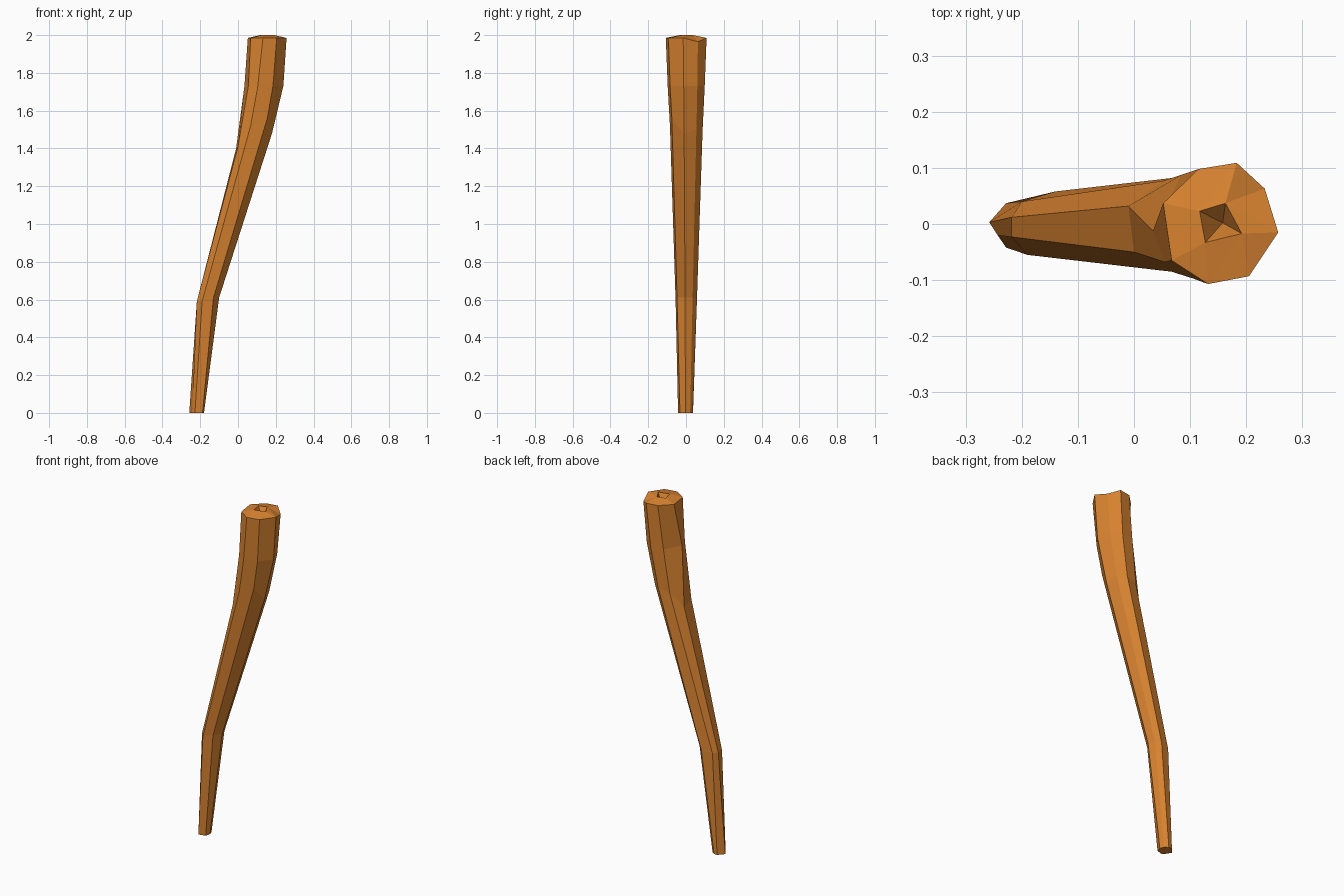
import bpy, bmesh

wood = bpy.data.materials.new("orange wood")
wood.diffuse_color = (0.70, 0.23, 0.03, 1)

# Eight-sided cross-sections, bottom to top: (heights, outline in x, y)
sections = [
    ([0.0] * 8,
     [(-.208, .036), (-.188, .022), (-.18, -.003), (-.188, -.032),
      (-.228, -.042), (-.243, -.02), (-.258, .003), (-.228, .037)]),
    ([.60, .61, .61, .61, .59, .59, .59, .59],
     [(-.14, .058), (-.113, .035), (-.10, -.005), (-.13, -.047),
      (-.19, -.055), (-.218, -.023), (-.218, .012), (-.20, .040)]),
    ([1.5, 1.5, 1.48, 1.56, 1.52, 1.41, 1.40, 1.48],
     [(.12, .088), (.165, .055), (.18, -.01), (.155, -.075),
      (.067, -.085), (0, -.05), (-.01, .032), (.052, .077)]),
    ([1.73] * 8,
     [(.16, .099), (.213, .06), (.24, -.012), (.185, -.084),
      (.105, -.097), (.055, -.068), (.034, -.012), (.085, .088)]),
    ([1.985, 1.965, 1.985, 1.985, 1.985, 1.985, 1.985, 1.985],
     [(.183, .109), (.233, .063), (.257, -.015), (.205, -.093),
      (.132, -.107), (.067, -.065), (.052, .037), (.115, .098)]),
]

bm = bmesh.new()

# Bent, tapering shaft
rings = [[bm.verts.new((x, y, z)) for z, (x, y) in zip(zs, pts)]
         for zs, pts in sections]
for lo, hi in zip(rings, rings[1:]):
    for i in range(8):
        j = (i + 1) % 8
        bm.faces.new((lo[i], lo[j], hi[j], hi[i]))
bm.faces.new(rings[0])

# Top cap with a small four-sided pit
rim = [bm.verts.new((x, y, 2.0)) for x, y in
       [(.163, .037), (.192, -.017), (.127, -.033), (.117, .023)]]
pit = bm.verts.new((.158, .002, 1.94))
top = rings[-1]
for i in range(4):
    j = (i + 1) % 4
    a, b, c = top[2 * i], top[2 * i + 1], top[(2 * i + 2) % 8]
    bm.faces.new((a, b, rim[i]))
    bm.faces.new((b, c, rim[i]))
    bm.faces.new((c, rim[j], rim[i]))
    bm.faces.new((rim[i], rim[j], pit))

bmesh.ops.recalc_face_normals(bm, faces=bm.faces)
mesh = bpy.data.meshes.new("bent_wooden_stick")
bm.to_mesh(mesh)
bm.free()
mesh.materials.append(wood)
bpy.context.collection.objects.link(bpy.data.objects.new("bent_wooden_stick", mesh))
